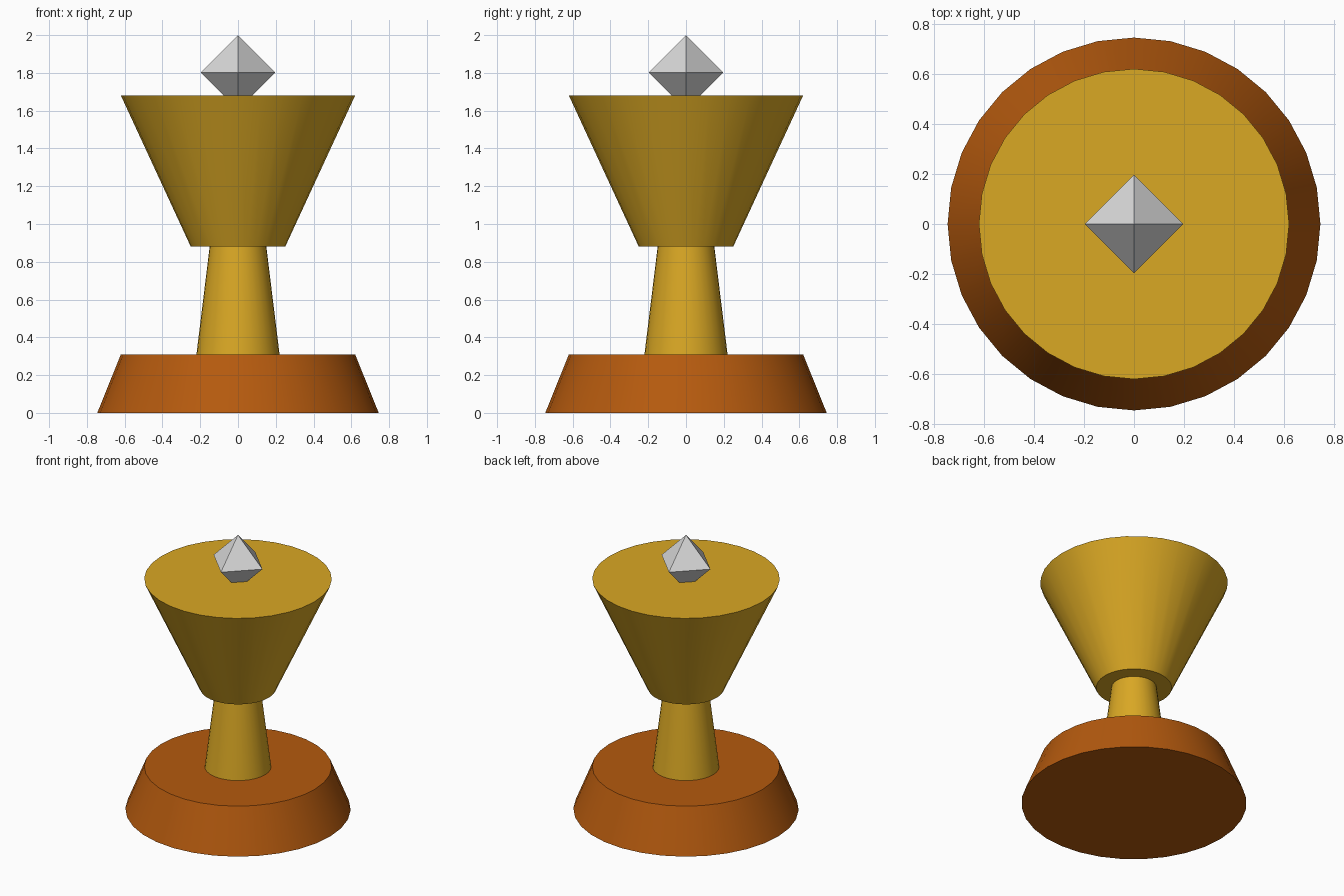
import bpy, math

if "Cube" in bpy.data.objects:
    bpy.data.objects.remove(bpy.data.objects["Cube"])


def srgb(r, g, b):
    """Convert 0-255 display values to a linear colour."""
    lin = lambda c: c / 12.92 if c <= 0.04045 else ((c + 0.055) / 1.055) ** 2.4
    return (lin(r / 255), lin(g / 255), lin(b / 255), 1.0)


def material(name, colour):
    mat = bpy.data.materials.new(name)
    mat.diffuse_color = colour
    mat.use_nodes = True
    mat.node_tree.nodes["Principled BSDF"].inputs["Base Color"].default_value = mat.diffuse_color
    return mat


def frustum(name, z0, z1, r0, r1, mat, sides=32):
    """Tapered round part standing between heights z0 and z1."""
    bpy.ops.mesh.primitive_cone_add(vertices=sides, radius1=r0, radius2=r1,
                                    depth=z1 - z0, location=(0, 0, (z0 + z1) / 2))
    obj = bpy.context.object
    obj.name = name
    obj.data.materials.append(mat)
    bpy.ops.object.shade_smooth_by_angle(angle=math.radians(30))
    return obj


gold = material("gold", srgb(218, 168, 36))
brown = material("orange brown", srgb(181, 90, 14))
silver = material("silver", srgb(216, 216, 216))

# Trophy body: plinth, stem and solid cup
frustum("base", 0.0, 0.31, 0.745, 0.62, brown)
frustum("stem", 0.31, 0.88, 0.22, 0.15, gold)
frustum("cup", 0.88, 1.68, 0.25, 0.62, gold)

# Octahedral gem, sunk slightly into the cup top
R, ZC = 0.197, 1.803
verts = [(R, 0, 0), (0, R, 0), (-R, 0, 0), (0, -R, 0), (0, 0, R), (0, 0, -R)]
faces = []
for i in range(4):
    j = (i + 1) % 4
    faces += [(i, j, 4), (j, i, 5)]
mesh = bpy.data.meshes.new("gem")
mesh.from_pydata(verts, [], faces)
mesh.materials.append(silver)
gem = bpy.data.objects.new("gem", mesh)
gem.location.z = ZC
bpy.context.collection.objects.link(gem)
